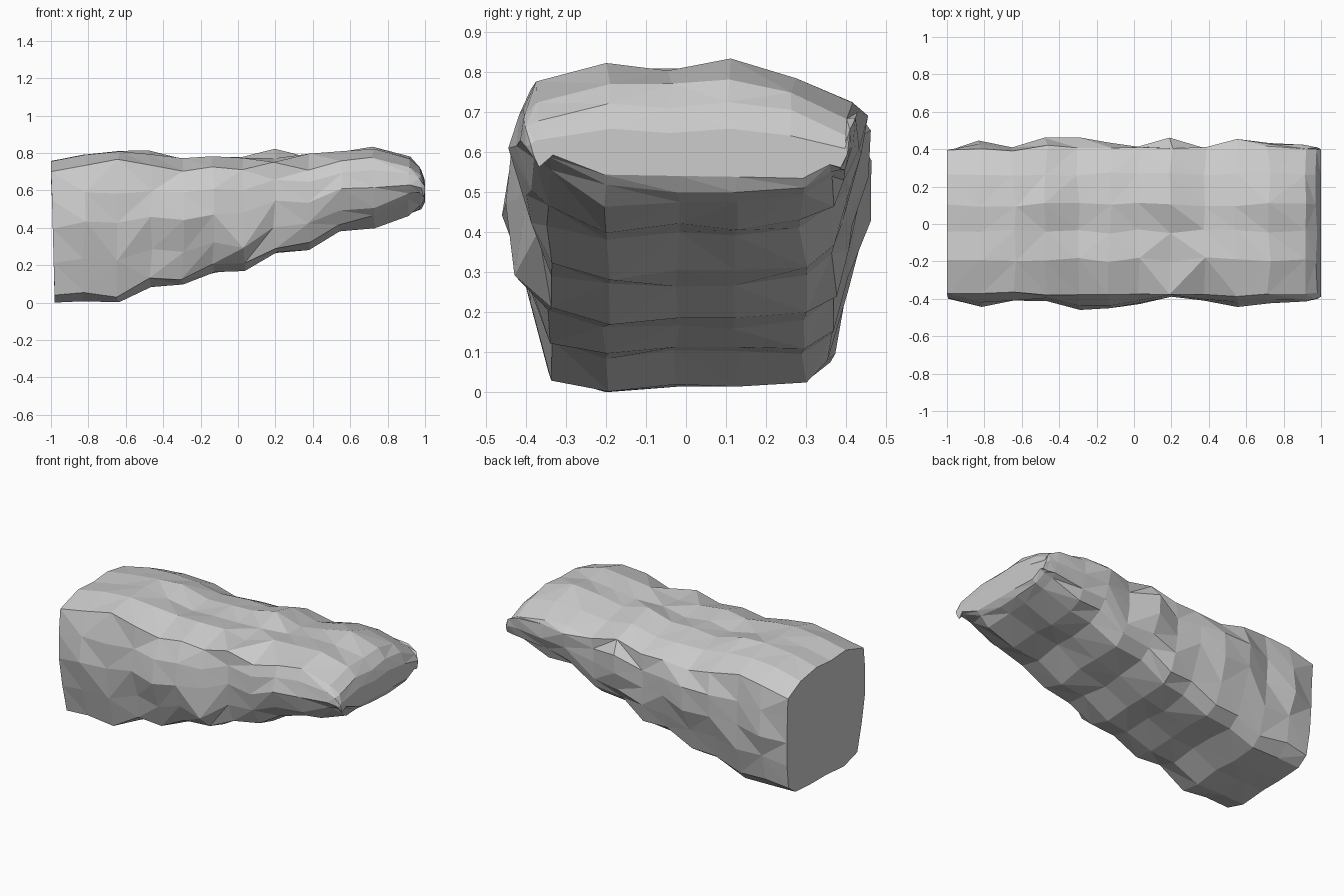
import bpy, bmesh, random
from mathutils import Vector

random.seed(7)
FRONT, BACK = -0.40, 0.415   # general side planes

# Stations along the ledge: x, bottom z, top z, front y peak, back y peak
stations = [
    (-0.99, 0.01, 0.78, -0.40, 0.39),
    (-0.82, 0.02, 0.82, -0.44, 0.44),
    (-0.64, 0.01, 0.835, -0.41, 0.41),
    (-0.47, 0.09, 0.825, -0.40, 0.47),
    (-0.30, 0.10, 0.79, -0.46, 0.455),
    (-0.13, 0.165, 0.80, -0.46, 0.44),
    (0.03, 0.18, 0.79, -0.41, 0.42),
    (0.20, 0.27, 0.835, -0.38, 0.455),
    (0.38, 0.30, 0.80, -0.41, 0.415),
    (0.55, 0.39, 0.83, -0.435, 0.45),
    (0.72, 0.41, 0.845, -0.43, 0.43),
    (0.915, 0.475, 0.80, -0.41, 0.42),
    (0.975, 0.50, 0.745, -0.40, 0.41),
    (0.998, 0.54, 0.675, -0.385, 0.40),
]

# Rounded cross-section: across, height fraction, fixed drop,
# and how strongly the point follows the station's own side peak
profile = [
    (-0.84, 0, 0.045, 0), (-0.5, 0, 0.005, 0), (-0.05, 0, 0.02, 0),
    (0.3, 0, 0.02, 0), (0.7, 0, 0.03, 0), (0.88, 0, 0.08, 0.2),
    (0.95, 0.30, 0, 0.4), (1.0, 0.50, 0, 0.9), (1.0, 0.70, 0, 0.9),
    (0.97, 1, -0.10, 0.3), (0.64, 1, -0.035, 0), (0.25, 1, -0.008, 0),
    (-0.1, 1, -0.02, 0), (-0.48, 1, -0.01, 0), (-0.93, 1, -0.065, 0.1),
    (-0.99, 0.72, 0, 0.6), (-1.0, 0.52, 0, 0.95), (-0.93, 0.28, 0, 0.5),
]

# Local knocks: (station, profile point) -> offset
knocks = {
    (7, 13): (0, 0, -0.05), (8, 13): (0, 0.02, 0.01), (7, 12): (0, 0, -0.03),
    (6, 17): (0, -0.04, -0.04), (10, 0): (0, 0, 0.02), (11, 0): (0, 0, 0.05),
    (11, 17): (0, 0, 0.03), (12, 0): (0, 0, 0.06), (12, 1): (0, 0, 0.03),
    (12, 17): (0, 0, 0.03), (13, 0): (0, 0, 0.04), (13, 1): (0, 0, 0.02),
}

bm = bmesh.new()
rings = []
last = len(stations) - 1
for i, (x, z0, z1, y0, y1) in enumerate(stations):
    ring = []
    h = z1 - z0
    for j, (u, v, drop, w) in enumerate(profile):
        base, peak = (FRONT, y0) if u < 0 else (BACK, y1)
        y = abs(u) * (base + w * (peak - base))
        p = Vector((x, y, z0 + v * h + drop * min(1, h / 0.28)))
        if i == 0:
            p.x = -0.98 - 0.02 * v
        else:
            a = 0.012 if i < last - 2 else 0.006
            p += Vector([random.uniform(-a, a) for _ in range(3)])
        p += Vector(knocks.get((i, j), (0, 0, 0)))
        p.z = max(p.z, 0.0)
        p.x = min(p.x, 1.0)
        ring.append(bm.verts.new(p))
    rings.append(ring)

# Faceted skin with mixed diagonals
n = len(profile)
for r, s in zip(rings, rings[1:]):
    for j in range(n):
        k = (j + 1) % n
        a, b, c, d = r[j], r[k], s[k], s[j]
        if random.random() < 0.5:
            tris = ((a, b, c), (a, c, d))
        else:
            tris = ((a, b, d), (b, c, d))
        for t in tris:
            bm.faces.new(t)

# Flat cut end and blunt nose
bm.faces.new(rings[0])
bm.faces.new(rings[-1])
bmesh.ops.recalc_face_normals(bm, faces=bm.faces)

mesh = bpy.data.meshes.new("rock_ledge")
bm.to_mesh(mesh)
bm.free()
ledge = bpy.data.objects.new("rock_ledge", mesh)
bpy.context.collection.objects.link(ledge)
ledge.location.z = -min(v.co.z for v in mesh.vertices)
